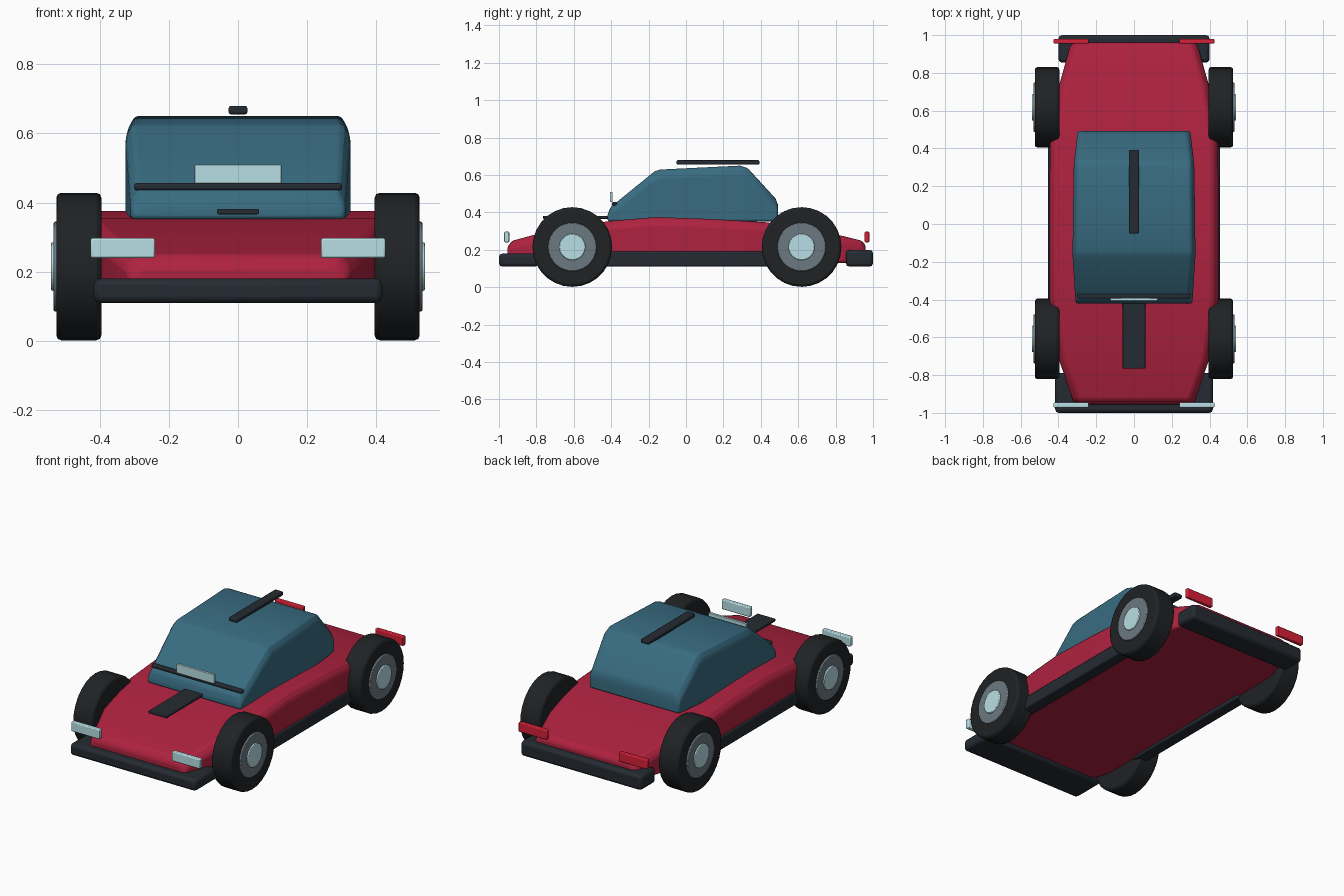
import bpy, bmesh, math
from mathutils import Matrix

if "Cube" in bpy.data.objects:
    bpy.data.objects.remove(bpy.data.objects["Cube"])


def material(name, rgb):
    m = bpy.data.materials.new(name)
    m.diffuse_color = (*rgb, 1)
    m.use_nodes = True
    m.node_tree.nodes["Principled BSDF"].inputs["Base Color"].default_value = m.diffuse_color
    return m


RED = material("body_red", (0.43, 0.016, 0.05))
TEAL = material("glass_teal", (0.04, 0.15, 0.22))
DARK = material("trim_dark", (0.018, 0.024, 0.032))
TYRE = material("tyre_black", (0.014, 0.016, 0.018))
STEEL = material("hub_grey", (0.15, 0.19, 0.22))
PALE = material("lamp_pale", (0.48, 0.74, 0.78))
TAIL = material("lamp_red", (0.68, 0.015, 0.04))


def finish(name, bm, mat, bevel, segments=2):
    bmesh.ops.recalc_face_normals(bm, faces=bm.faces)
    me = bpy.data.meshes.new(name)
    bm.to_mesh(me)
    bm.free()
    ob = bpy.data.objects.new(name, me)
    bpy.context.collection.objects.link(ob)
    me.materials.append(mat)
    bpy.ops.object.select_all(action='DESELECT')
    ob.select_set(True)
    bpy.context.view_layer.objects.active = ob
    bpy.ops.object.shade_smooth_by_angle(angle=math.radians(25))
    if bevel:
        b = ob.modifiers.new("bevel", 'BEVEL')
        b.width, b.segments = bevel, segments
        b.limit_method, b.angle_limit = 'ANGLE', math.radians(28)
    return ob


def box(name, x, y, z, mat, bevel=0.005):
    """Box from (min, max) ranges."""
    bm = bmesh.new()
    bmesh.ops.create_cube(bm, size=1)
    for v in bm.verts:
        for i, (lo, hi) in enumerate((x, y, z)):
            v.co[i] = lo if v.co[i] < 0 else hi
    return finish(name, bm, mat, bevel)


def loft(name, stations, floor, cx, cz, mat, bevel):
    """Skin chamfered sections (y, half width, top) along y."""
    bm = bmesh.new()
    rings = []
    for y, w, top in stations:
        k = min(cz, (top - floor) * 0.4)
        half = [(w, floor), (w, top - k), (w - cx, top)]
        pts = half + [(-x, z) for x, z in reversed(half)]
        rings.append([bm.verts.new((x, y, z)) for x, z in pts])
    for a, b in zip(rings, rings[1:]):
        for i in range(6):
            j = (i + 1) % 6
            bm.faces.new((a[i], a[j], b[j], b[i]))
    bm.faces.new(rings[0])
    bm.faces.new(rings[-1])
    return finish(name, bm, mat, bevel)


def disc(name, x0, x1, y, radius, mat, bevel):
    """Cylinder along x, at axle height."""
    bm = bmesh.new()
    bmesh.ops.create_cone(
        bm, cap_ends=True, segments=28, radius1=radius, radius2=radius,
        depth=abs(x1 - x0),
        matrix=Matrix.Translation(((x0 + x1) / 2, y, 0.215))
        @ Matrix.Rotation(math.pi / 2, 4, 'Y'))
    return finish(name, bm, mat, bevel)


# Main body: low wedge, widest between the wheels
loft("body", [(-0.955, 0.31, 0.215), (-0.93, 0.325, 0.248), (-0.71, 0.40, 0.308),
              (-0.40, 0.447, 0.355), (-0.16, 0.447, 0.375), (0.15, 0.447, 0.364),
              (0.43, 0.445, 0.347), (0.74, 0.395, 0.298), (0.935, 0.34, 0.25),
              (0.96, 0.325, 0.228)],
     0.13, 0.03, 0.035, RED, 0.012)

# Cabin
loft("cabin", [(-0.42, 0.305, 0.385), (-0.405, 0.31, 0.427), (-0.17, 0.325, 0.618),
               (-0.14, 0.325, 0.629), (0.29, 0.32, 0.65), (0.33, 0.317, 0.637),
               (0.478, 0.30, 0.475), (0.492, 0.298, 0.44)],
     0.352, 0.022, 0.04, TEAL, 0.01)

# Bumpers
box("front_bumper", (-0.417, 0.417), (-1.0, -0.79), (0.11, 0.18), DARK, 0.018)
box("rear_bumper", (-0.40, 0.40), (0.855, 1.0), (0.11, 0.20), DARK, 0.018)

# Trim: hood strip, wiper, windscreen panel, roof bar
box("hood_strip", (-0.06, 0.06), (-0.765, -0.40), (0.366, 0.382), DARK, 0.004)
box("wiper", (-0.30, 0.30), (-0.395, -0.368), (0.435, 0.456), DARK, 0.007)
box("windscreen_panel", (-0.125, 0.125), (-0.407, -0.392), (0.455, 0.51), PALE, 0.002)
box("roof_bar", (-0.027, 0.027), (-0.05, 0.392), (0.655, 0.679), DARK, 0.006)

# Paired parts
for s, side in ((1, "right"), (-1, "left")):
    def span(a, b):
        return tuple(sorted((s * a, s * b)))
    box(side + "_sill", span(0.38, 0.455), (-0.46, 0.46), (0.112, 0.19), DARK, 0.008)
    box(side + "_headlight", span(0.24, 0.426), (-0.972, -0.945), (0.24, 0.297), PALE)
    box(side + "_taillight", span(0.24, 0.426), (0.955, 0.98), (0.24, 0.297), TAIL)
    for y, end in ((-0.608, "front"), (0.618, "rear")):
        n = end + "_" + side
        disc(n + "_tyre", s * 0.395, s * 0.525, y, 0.213, TYRE, 0.014)
        disc(n + "_hub", s * 0.50, s * 0.533, y, 0.13, STEEL, 0.005)
        disc(n + "_cap", s * 0.51, s * 0.54, y, 0.07, PALE, 0.004)
